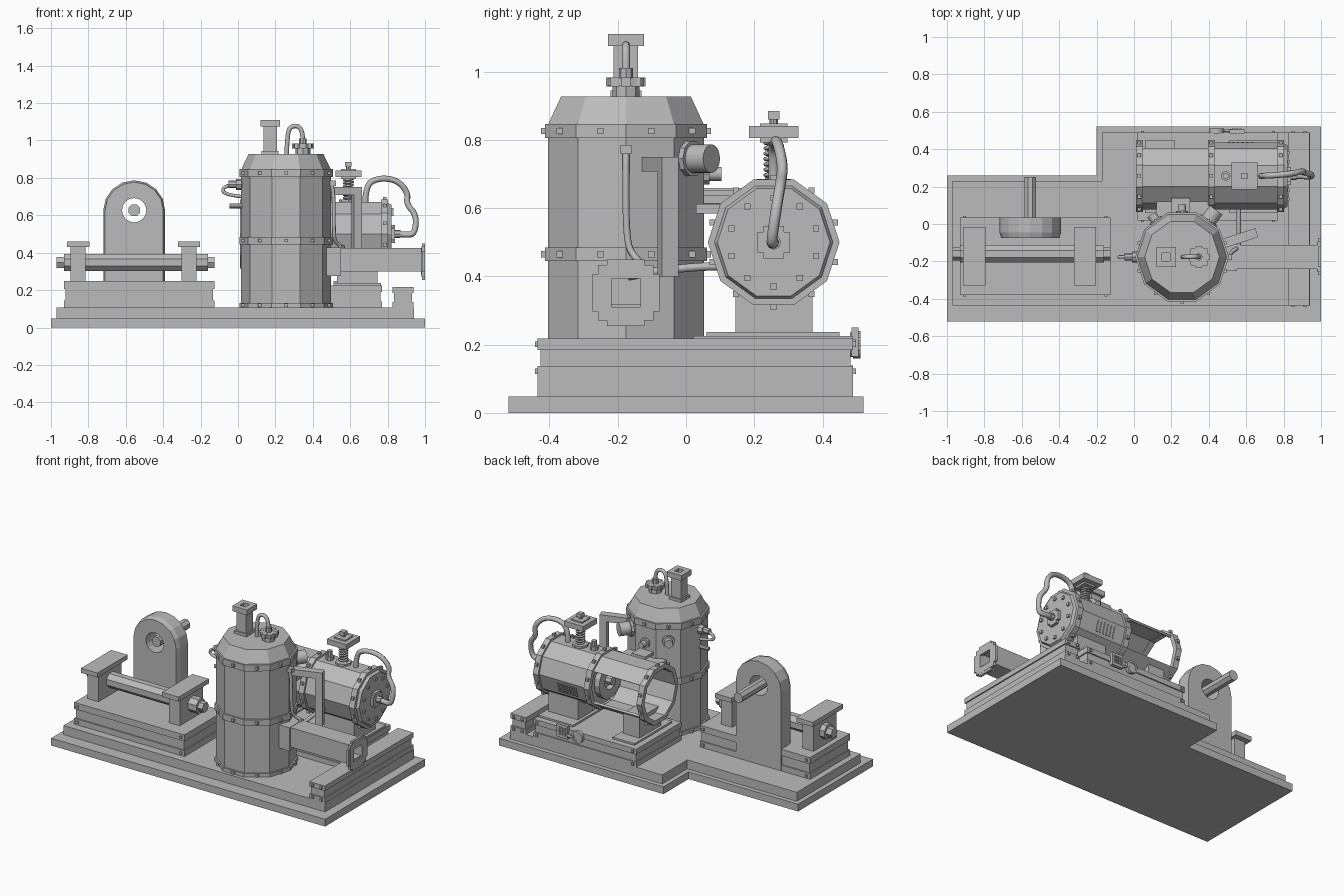
import bpy, bmesh, math
from mathutils import Vector, Matrix

if "Cube" in bpy.data.objects:
    bpy.data.objects.remove(bpy.data.objects["Cube"])

grey = bpy.data.materials.new("plain grey")
grey.use_nodes = True
grey.diffuse_color = (0.5, 0.5, 0.5, 1)
grey.node_tree.nodes["Principled BSDF"].inputs["Base Color"].default_value = (0.5, 0.5, 0.5, 1)
X, Y, Z = Vector((1, 0, 0)), Vector((0, 1, 0)), Vector((0, 0, 1))


def finish(name, bm):
    bmesh.ops.remove_doubles(bm, verts=bm.verts, dist=1e-5)
    bmesh.ops.recalc_face_normals(bm, faces=bm.faces)
    mesh = bpy.data.meshes.new(name)
    bm.to_mesh(mesh)
    bm.free()
    mesh.materials.append(grey)
    ob = bpy.data.objects.new(name, mesh)
    bpy.context.collection.objects.link(ob)
    return ob


def box(name, x, y, z):
    """Box from three (low, high) ranges."""
    bm = bmesh.new()
    bmesh.ops.create_cube(bm, size=1)
    for v in bm.verts:
        v.co = [lo + (c + 0.5) * (hi - lo) for c, (lo, hi) in zip(v.co, (x, y, z))]
    return finish(name, bm)


def frame(axis):
    if abs(axis.z) > 0.99:
        return Matrix.Identity(3)
    return axis.to_track_quat('Z', 'Y').to_matrix()


def lathe(name, profile, n, loc, axis=Z, phase=0, skip=()):
    """Turn a closed (radius, height) outline into an n-sided solid, leaving out some sides."""
    bm = bmesh.new()
    rot, loc, m = frame(axis), Vector(loc), len(profile)
    rings = []
    for i in range(n):
        a = phase + math.tau * i / n
        rings.append([bm.verts.new(loc + rot @ Vector((r * math.cos(a), r * math.sin(a), h)))
                      for r, h in profile])
    for i in range(n):
        if i in skip:
            continue
        a, b = rings[i], rings[(i + 1) % n]
        for j in range(m):
            k = (j + 1) % m
            if profile[j][0] + profile[k][0] > 0:
                bm.faces.new((a[j], b[j], b[k], a[k]))
        if (i - 1) % n in skip:
            bm.faces.new(a)
        if (i + 1) % n in skip:
            bm.faces.new(b)
    return finish(name, bm)


def rod(name, r, lo, hi, n, loc, axis=Z, phase=0):
    return lathe(name, [(0, lo), (r, lo), (r, hi), (0, hi)], n, loc, axis, phase)


def ring(name, r0, r1, lo, hi, n, loc, axis=Z, phase=0, skip=()):
    return lathe(name, [(r0, lo), (r1, lo), (r1, hi), (r0, hi)], n, loc, axis, phase, skip)


def tube(name, pts, r, kind='NURBS'):
    cu = bpy.data.curves.new(name, 'CURVE')
    cu.dimensions, cu.bevel_depth, cu.bevel_resolution = '3D', r, 2
    cu.use_fill_caps, cu.resolution_u = True, 6
    sp = cu.splines.new(kind)
    sp.points.add(len(pts) - 1)
    for p, co in zip(sp.points, pts):
        p.co = (*co, 1)
    if kind == 'NURBS':
        sp.use_endpoint_u, sp.order_u = True, 3
    cu.materials.append(grey)
    bpy.context.collection.objects.link(bpy.data.objects.new(name, cu))


def bolts(name, points, s=0.009):
    bm = bmesh.new()
    for p in points:
        bmesh.ops.create_cube(bm, size=2 * s, matrix=Matrix.Translation(p))
    return finish(name, bm)


def plinth(name, x, y, z0, z1):
    """Bolted block with a shallow groove around its middle."""
    h, g = z1 - z0, 0.008
    box(name + "_foot", x, y, (z0, z0 + 0.27 * h))
    box(name + "_core", (x[0] + g, x[1] - g), (y[0] + g, y[1] - g), (z0 + 0.27 * h, z1 - 0.3 * h))
    box(name + "_top", x, y, (z1 - 0.3 * h, z1))
    bolts(name + "_bolts", [(px, py, pz) for px in (x[0] + .025, x[1] - .025) for py in y
                            for pz in (z0 + 0.13 * h, z1 - 0.15 * h)], 0.008)


def slab(name, corners, z0, z1):
    bm = bmesh.new()
    face = bm.faces.new([bm.verts.new((x, y, z0)) for x, y in corners])
    out = bmesh.ops.extrude_face_region(bm, geom=[face])
    bmesh.ops.translate(bm, vec=(0, 0, z1 - z0),
                        verts=[v for v in out["geom"] if isinstance(v, bmesh.types.BMVert)])
    return finish(name, bm)


# Stepped base
slab("base_slab", [(-1, -.52), (1, -.52), (1, .52), (-.2, .52), (-.2, .26), (-1, .26)], 0, .048)
slab("base_step", [(-.97, -.435), (.94, -.435), (.94, .49), (-.17, .49), (-.17, .23), (-.97, .23)], .048, .107)
plinth("bearing_plinth", (-.93, -.125), (-.38, .035), .107, .25)
plinth("tank_platform", (.02, .77), (.02, .49), .107, .225)
plinth("side_rail", (.825, .938), (-.435, .49), .107, .218)

# Bearing stand: posts, caps and cross shaft
for side, cx in (("right", -.855), ("left", -.262)):
    box(side + "_post", (cx - .04, cx + .04), (-.29, -.05), (.25, .435))
    box(side + "_post_cap", (cx - .06, cx + .06), (-.33, -.015), (.43, .46))
rod("cross_shaft", .05, -.93, -.16, 8, (0, -.16, .348), X, math.pi / 8)
rod("cross_shaft_core", .034, -.97, -.125, 6, (0, -.16, .348), X)

# Arched bearing plate with a through hole
N = 16
outer, inner = [], []
for i in range(N):
    a = math.tau * i / N
    c, s = math.cos(a), math.sin(a)
    inner.append((.065 * c, .065 * s))
    if i <= N // 2:
        outer.append((.165 * c, .16 * s))
    else:
        outer.append((.165 * max(-1, min(1, c * 1.09)), -.52))
bm = bmesh.new()
loops = [[bm.verts.new((-.555 + k * px, y, .627 + k * pz)) for px, pz in pts]
         for pts, k, y in ((outer, .94, -.075), (outer, 1, -.045), (outer, 1, .036),
                           (inner, 1, .036), (inner, 1, -.075))]
for j, lp in enumerate(loops):
    nx = loops[(j + 1) % len(loops)]
    for i in range(N):
        k = (i + 1) % N
        bm.faces.new((lp[i], lp[k], nx[k], nx[i]))
finish("bearing_plate", bm)
rod("drive_shaft", .034, -.06, .25, 8, (-.555, 0, .627), Y, math.pi / 8)

# Upright ten-sided tank
TX, TY = .257, -.176
tank = (TX, TY, 0)
lathe("upright_tank", [(0, .107), (.24, .107), (.24, .845), (.2, .927), (0, .927)], 10, tank)
for label, lo, hi in (("lower", .107, .13), ("middle", .445, .485), ("upper", .805, .847)):
    ring(label + "_band", .23, .25, lo, hi, 10, tank)
    bolts(label + "_band_bolts", [(TX + .24 * math.cos(a), TY + .24 * math.sin(a), (lo + hi) / 2)
                                  for a in [math.radians(18 + 36 * i) for i in range(10)]])

# Chimney on the tank
D = math.pi / 4
ring("chimney", .03, .051, .92, 1.08, 4, (.172, TY, 0), Z, D)
ring("chimney_collar", .045, .064, .927, .945, 4, (.172, TY, 0), Z, D)
ring("chimney_cap", .03, .075, 1.075, 1.11, 4, (.172, TY, 0), Z, D)

# Relief valve with arched hose
VX = .347
rod("valve_hub", .04, .92, .96, 8, (VX, TY, 0))
rod("valve_flange", .055, .96, .982, 10, (VX, TY, 0))
rod("valve_stem", .02, .98, 1.01, 8, (VX, TY, 0))
bolts("valve_bolts", [(VX + .045 * math.cos(i * D), TY + .045 * math.sin(i * D), .97) for i in range(8)], .013)
tube("valve_hose", [(.26, TY, .92), (.262, TY, 1.0), (.275, TY, 1.08), (.345, TY, 1.075), (VX, TY, 1.0)], .012)

# Small fittings around the tank
for i, (deg, z, r, reach) in enumerate([(54, .745, .042, .31), (126, .73, .026, .28), (90, .7, .02, .28)]):
    d = Vector((math.cos(math.radians(deg)), math.sin(math.radians(deg)), 0))
    rod(f"tank_stub_{i}", r, .21, reach, 20, (TX, TY, z), d)
    bpy.context.view_layer.objects.active = bpy.data.objects[f"tank_stub_{i}"]
    bpy.data.objects[f"tank_stub_{i}"].select_set(True)
    bpy.ops.object.shade_smooth_by_angle()
    rod(f"tank_stub_collar_{i}", r + .012, .21, .245, 10, (TX, TY, z), d)
rod("side_valve", .02, -.05, .03, 8, (0, TY, .765), X)
rod("side_valve_collar", .03, -.012, .02, 8, (0, TY, .765), X)
rod("side_drain", .013, -.045, .03, 8, (0, TY, .65), X)
tube("side_valve_hose", [(-.035, TY, .765), (-.085, TY, .75), (-.075, TY, .71), (.02, TY, .7)], .009)
tube("tank_feed_pipe", [(.49, TY, .77), (.512, TY, .77), (.512, TY, .5), (.52, -.15, .455), (.55, -.13, .44),
                        (.55, -.13, .4)], .01)
box("feed_pipe_cap", (.49, .525), (TY - .016, TY + .016), (.758, .785))

# Square outlet duct, flanged and open at the end
box("outlet_collar", (.47, .55), (-.25, -.1), (.275, .428))
ring("outlet_duct", .06, .09, .48, .99, 4, (0, TY, .362), X, D)
ring("outlet_flange", .06, .115, .982, 1.0, 4, (0, TY, .352), X, D)
for k in (0, 1):
    w, h = ((.1, .055), (.055, .1))[k]
    for s in (-1, 1):
        y, z = ((TY + s * .082, .352), (TY, .352 + s * .082))[k]
        hy, hz = ((.016, .055), (.055, .016))[k]
        box(f"flange_lug_{k}_{s}", (.984, .999), (y - hy, y + hy), (z - hz, z + hz))
bolts("flange_bolts", [(.988, TY + a * .062, .352 + b * .062) for a in (-1, 1) for b in (-1, 1)], .01)

# Angled square duct leaving the tank and turning down
turn = Matrix.Translation((TX, TY, 0)) @ Matrix.Rotation(math.radians(18), 4, 'Z')
for nm, x, z in (("overhead_duct", (.22, .42), (.708, .75)), ("down_duct", (.375, .42), (.4, .72))):
    box(nm, x, (-.025, .025), z).data.transform(turn)

# Horizontal ten-sided boiler, its back opened over half the length
CY, CZ = .257, .5
boiler = (0, CY, CZ)
ring("boiler_open_shell", .165, .18, .02, .415, 10, boiler, X, 0, (0, 9))
lathe("boiler_shell", [(0, .41), (.18, .41), (.18, .79), (.165, .82), (0, .82)], 10, boiler, X)
for i, lo in enumerate((.01, .395, .765)):
    ring(f"boiler_band_{i}", .163, .193, lo, lo + .038, 10, boiler, X)
    bolts(f"boiler_band_bolts_{i}", [(lo + .019, CY + .188 * math.cos(a), CZ + .188 * math.sin(a))
                                     for a in [math.radians(18 + 36 * k) for k in range(10)]])
ring("inner_wheel", .06, .12, .37, .405, 16, boiler, X)
rod("inner_wheel_hub", .03, .35, .42, 8, boiler, X)
bolts("end_cap_bolts", [(.822, CY + .13 * math.cos(a), CZ + .13 * math.sin(a))
                        for a in [math.radians(18 + 36 * k) for k in range(10)]])
box("end_hub_wide", (.81, .84), (CY - .048, CY + .048), (CZ - .03, CZ + .03))
box("end_hub_tall", (.81, .84), (CY - .03, CY + .03), (CZ - .048, CZ + .048))
rod("end_nozzle", .022, .83, .87, 8, boiler, X)
tube("end_hose", [(.68, CY, .65), (.68, CY, .76), (.75, .26, .8), (.85, .27, .79), (.91, .285, .72), (.9, .275, .66),
                  (.955, .265, .6), (.945, .25, .5), (.9, CY, .495), (.86, CY, CZ)], .016)

# Louvres on the lower back face
tilt = math.radians(-18)
face = Matrix.Translation(boiler) @ Matrix.Rotation(tilt, 4, 'X')
for i in range(6):
    x = .5 + i * .025
    box(f"louvre_{i}", (x, x + .012), (.168, .178), (-.035, .035)).data.transform(face)

# Boiler legs and brackets
for i, (a, b) in enumerate(((.08, .2), (.53, .745))):
    box(f"boiler_leg_{i}", (a, b), (.145, .37), (.22, .37))
    box(f"boiler_leg_foot_{i}", (a - .02, b + .02), (.06, .45), (.22, .237))
box("boiler_bracket", (.12, .4), (.03, .12), (.585, .612))
box("boiler_bracket_upper", (.2, .3), (.03, .14), (.635, .652))
tube("link_pipe", [(.56, -.17, .4), (.56, -.02, .43), (.56, .12, .43)], .012)

# Spring-loaded safety valve
SX = .59
rod("spring_seat", .05, .66, .685, 8, (SX, CY, 0))
rod("spring_rod", .012, .66, .87, 8, (SX, CY, 0))
tube("spring", [(SX + .024 * math.cos(t * D), CY + .024 * math.sin(t * D), .685 + .11 * t / 56)
                for t in range(57)], .006, 'POLY')
box("spring_plate", (SX - .07, SX + .07), (CY - .072, CY + .072), (.805, .84))
box("spring_plate_pad", (SX - .04, SX + .04), (CY - .04, CY + .04), (.793, .848))
box("spring_knob", (SX - .017, SX + .017), (CY - .017, CY + .017), (.86, .885))
rod("top_tap", .016, .65, .73, 8, (.49, CY, 0))
rod("top_tap_collar", .026, .66, .695, 8, (.49, CY, 0))

# Gauge and switch box on the back of the platform
rod("round_gauge", .036, .48, .506, 16, (.44, 0, .2), Y)
ring("round_gauge_rim", .028, .04, .49, .511, 16, (.44, 0, .2), Y)
box("switch_box", (.51, .59), (.485, .505), (.165, .25))
bolts("switch_keys", [(.53 + .02 * i, .505, .19 + .018 * j) for i in range(3) for j in range(3)], .006)
tube("gauge_pipe", [(.46, .5, .2), (.49, .5, .18), (.52, .5, .19)], .008)
